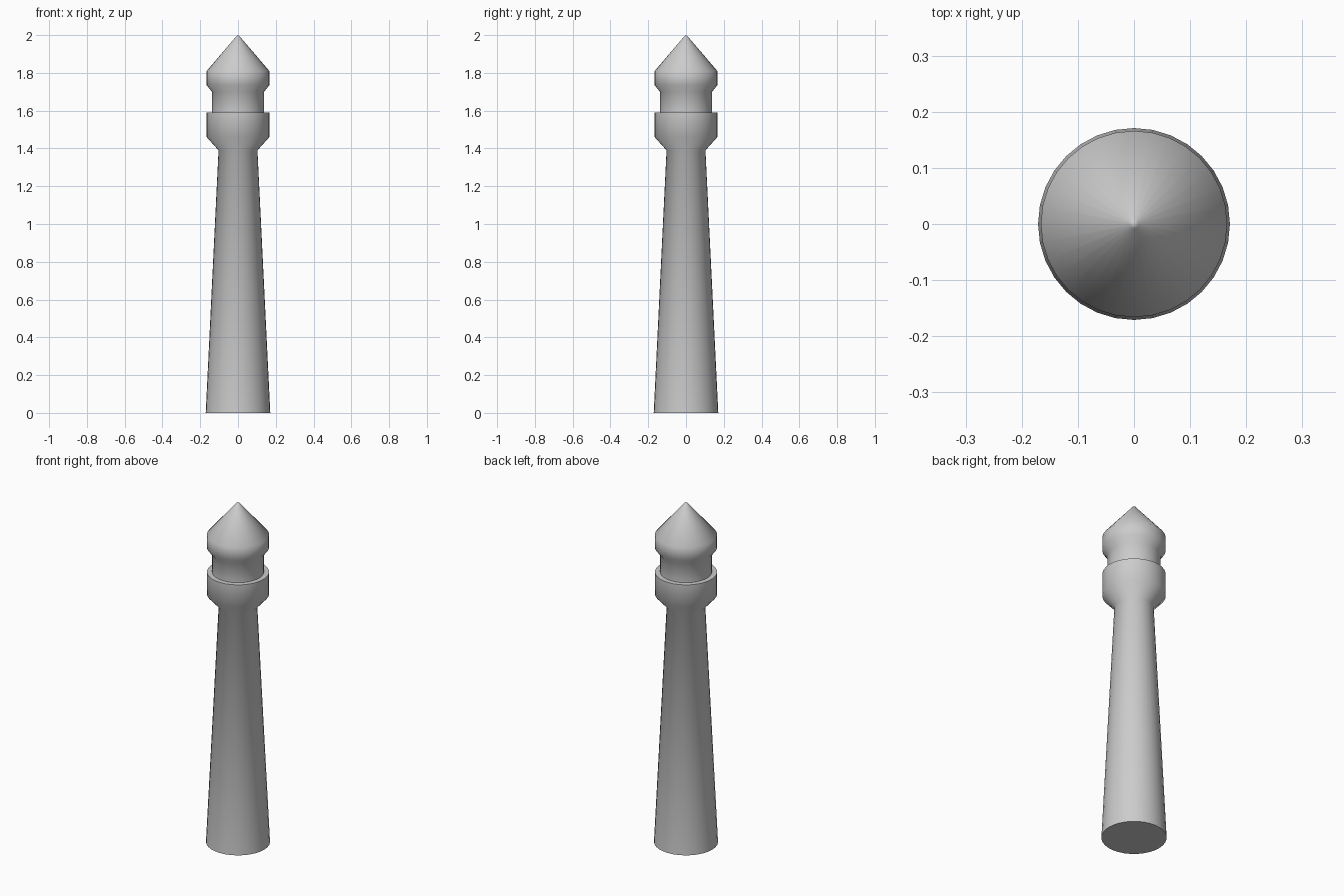
import bpy, bmesh
from math import cos, sin, tau, radians

if "Cube" in bpy.data.objects:
    bpy.data.objects.remove(bpy.data.objects["Cube"])

SIDES = 32


def lathe(name, profile):
    """Revolve (radius, z) points around z; the bottom is capped, the top closes to a point."""
    bm = bmesh.new()
    rings = []
    for r, z in profile:
        if r == 0:
            rings.append([bm.verts.new((0, 0, z))])
        else:
            rings.append([bm.verts.new((r * cos(tau * i / SIDES), r * sin(tau * i / SIDES), z))
                          for i in range(SIDES)])
    bm.faces.new(rings[0][::-1])
    for a, b in zip(rings, rings[1:]):
        for i in range(SIDES):
            j = (i + 1) % SIDES
            if len(b) == 1:
                bm.faces.new((a[i], a[j], b[0]))
            else:
                bm.faces.new((a[i], a[j], b[j], b[i]))
    bmesh.ops.recalc_face_normals(bm, faces=bm.faces)
    mesh = bpy.data.meshes.new(name)
    bm.to_mesh(mesh)
    bm.free()
    obj = bpy.data.objects.new(name, mesh)
    bpy.context.collection.objects.link(obj)
    bpy.context.view_layer.objects.active = obj
    obj.select_set(True)
    bpy.ops.object.shade_smooth_by_angle(angle=radians(60))
    obj.select_set(False)
    return obj


# One turned piece: tapered shaft, flared collar, neck groove, pointed head
lathe("bollard_post", [
    (0.171, 0.0), (0.103, 1.39),
    (0.166, 1.46), (0.166, 1.59),
    (0.138, 1.59), (0.138, 1.70),
    (0.166, 1.735), (0.166, 1.81),
    (0.008, 1.995), (0, 2.0),
])
